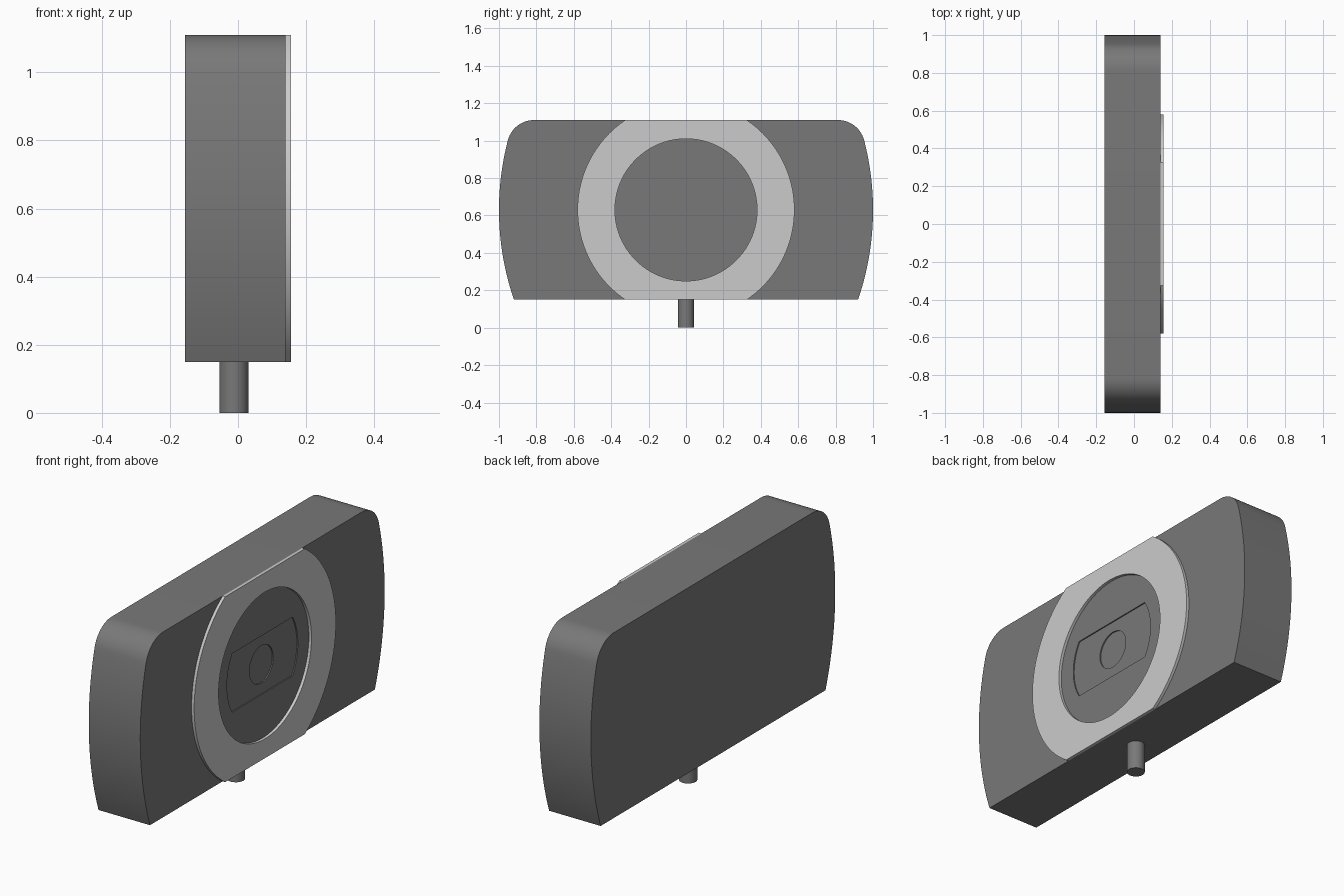
import bpy, bmesh
from math import sin, cos, pi, asin, atan2, radians

if "Cube" in bpy.data.objects:
    bpy.data.objects.remove(bpy.data.objects["Cube"])

CZ, HALF = 0.63, 0.48            # centre height and half height of the body
BACK, FRONT, RIM = -0.155, 0.14, 0.155


def arc(cy, cz, r, a0, a1, n):
    return [(cy + r * cos(a0 + (a1 - a0) * i / n), cz + r * sin(a0 + (a1 - a0) * i / n))
            for i in range(n + 1)]


def clipped_disc(r, h, n=40):
    """Circle around the body centre cut flat at h above and below."""
    a = asin(h / r)
    return arc(0, CZ, r, -a, a, n) + arc(0, CZ, r, pi - a, pi + a, n)


def circle(r, n=96):
    return arc(0, CZ, r, 0, 2 * pi, n)[:-1]


def prism(name, outline, x0, x1):
    """Extrude a (y, z) outline along x."""
    bm = bmesh.new()
    face = bm.faces.new([bm.verts.new((x0, y, z)) for y, z in outline])
    ext = bmesh.ops.extrude_face_region(bm, geom=[face])
    top = [v for v in ext["geom"] if isinstance(v, bmesh.types.BMVert)]
    bmesh.ops.translate(bm, verts=top, vec=(x1 - x0, 0, 0))
    bmesh.ops.recalc_face_normals(bm, faces=bm.faces)
    me = bpy.data.meshes.new(name)
    bm.to_mesh(me)
    bm.free()
    ob = bpy.data.objects.new(name, me)
    bpy.context.collection.objects.link(ob)
    return ob


def activate(ob):
    bpy.ops.object.select_all(action='DESELECT')
    ob.select_set(True)
    bpy.context.view_layer.objects.active = ob


def cut(ob, cutter):
    cutter.hide_render = True
    mod = ob.modifiers.new("cut", 'BOOLEAN')
    mod.operation, mod.solver, mod.object = 'DIFFERENCE', 'EXACT', cutter
    activate(ob)
    bpy.ops.object.modifier_apply(modifier=mod.name)
    bpy.data.objects.remove(cutter)


def finish(ob, mat=None):
    if mat:
        ob.data.materials.clear()
        ob.data.materials.append(mat)
    activate(ob)
    bpy.ops.object.shade_smooth_by_angle(angle=radians(30))


dark = bpy.data.materials.new("dark_grey")
dark.diffuse_color = (0.19, 0.19, 0.19, 1)
dark.use_nodes = True
dark.node_tree.nodes["Principled BSDF"].inputs["Base Color"].default_value = dark.diffuse_color

# Body: bulging sides, rounded top corners, sharp bottom corners
R, fillet, fy = 1.48, 0.144, 0.813
fz = CZ + HALF - fillet
join = atan2(fz - CZ, fy - (1 - R))
side = arc(1 - R, CZ, R, -asin(HALF / R), join, 24) + arc(fy, fz, fillet, join, pi / 2, 14)[1:]
body = prism("body", side + [(-y, z) for y, z in reversed(side)], BACK, FRONT)

# Shallow stepped pockets inside the ring
cut(body, prism("pocket_cutter", clipped_disc(0.29, 0.152), FRONT - 0.006, FRONT + 0.1))
cut(body, prism("centre_cutter", circle(0.097, 64), FRONT - 0.012, FRONT + 0.1))
finish(body, dark)

# Raised light ring, trimmed at the top and bottom of the body
ring = prism("front_ring", clipped_disc(0.58, HALF), FRONT, RIM)
cut(ring, prism("ring_cutter", circle(0.38), FRONT - 0.1, RIM + 0.1))
finish(ring)

# Mounting peg
bpy.ops.mesh.primitive_cylinder_add(vertices=32, radius=0.043, depth=0.15,
                                    location=(-0.012, 0, 0.075))
peg = bpy.context.object
peg.name = "mounting_peg"
finish(peg, dark)
